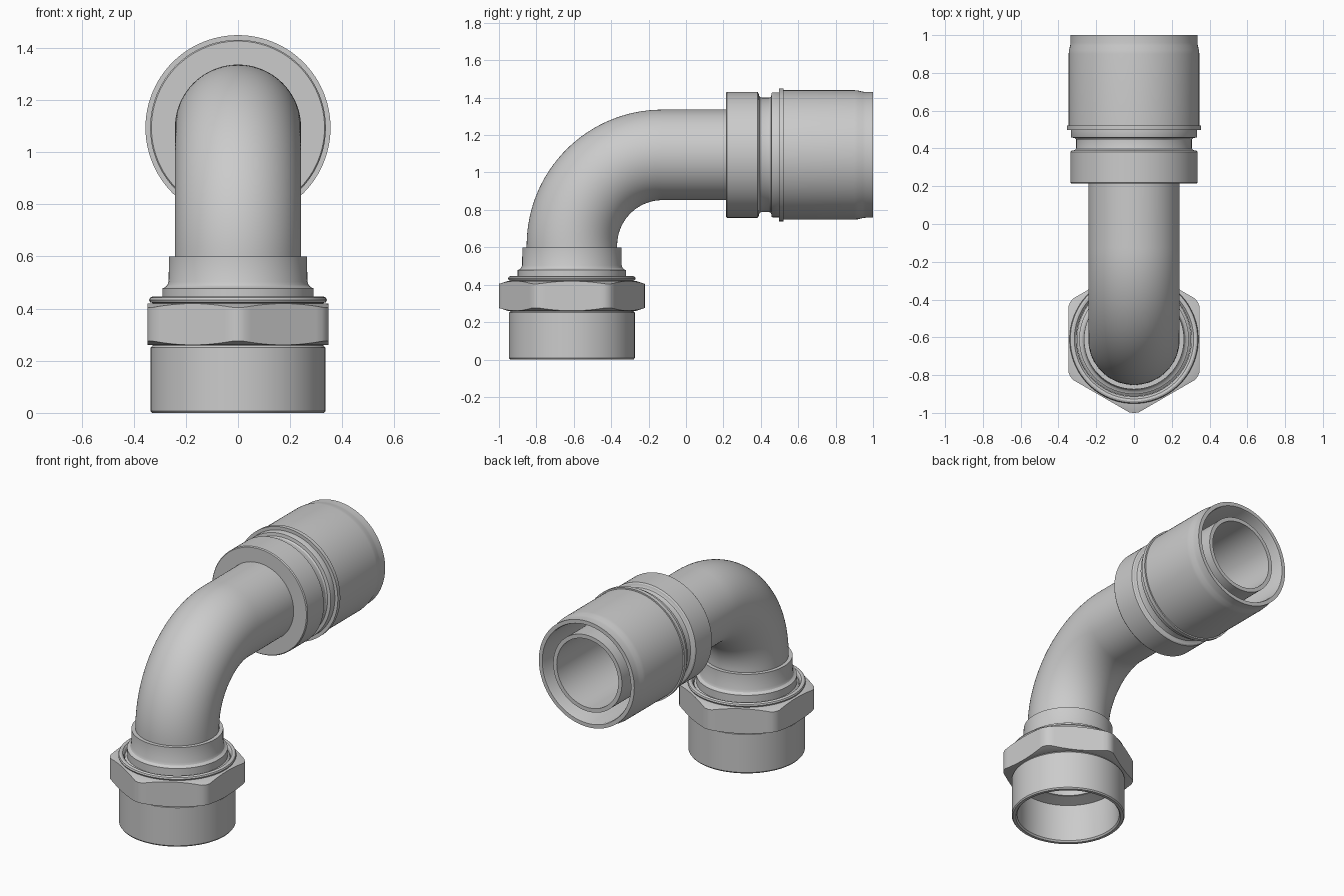
import bpy, bmesh
from math import sin, cos, pi, radians

if "Cube" in bpy.data.objects:
    bpy.data.objects.remove(bpy.data.objects["Cube"])

N = 96
NUT_Y = -0.61     # vertical axis
PIPE_Z = 1.094    # horizontal axis
ANGLES = [2 * pi * i / N for i in range(N)]


def skin(name, rings):
    """Closed surface through a cyclic list of vertex rings."""
    bm = bmesh.new()
    loops = [[bm.verts.new(p) for p in ring] for ring in rings]
    for a, b in zip(loops, loops[1:] + loops[:1]):
        for i in range(N):
            j = (i + 1) % N
            bm.faces.new((a[i], a[j], b[j], b[i]))
    bmesh.ops.recalc_face_normals(bm, faces=bm.faces)
    mesh = bpy.data.meshes.new(name)
    bm.to_mesh(mesh)
    bm.free()
    ob = bpy.data.objects.new(name, mesh)
    bpy.context.collection.objects.link(ob)
    bpy.ops.object.select_all(action='DESELECT')
    ob.select_set(True)
    bpy.context.view_layer.objects.active = ob
    bpy.ops.object.shade_smooth_by_angle(angle=radians(25))
    return ob


def lathe_z(name, profile):
    return skin(name, [[(r * cos(a), NUT_Y + r * sin(a), t) for a in ANGLES]
                       for r, t in profile])


def lathe_y(name, profile):
    return skin(name, [[(r * cos(a), t, PIPE_Z + r * sin(a)) for a in ANGLES]
                       for r, t in profile])


# Bent pipe: straight, quarter bend, straight
BEND = 0.484
cy, cz = NUT_Y + BEND, PIPE_Z - BEND
frames = [(NUT_Y, 0.27, 0)]
for k in range(33):
    t = k / 32 * pi / 2
    frames.append((cy - BEND * cos(t), cz + BEND * sin(t), t))
frames.append((0.99, PIPE_Z, pi / 2))


def pipe_ring(frame, r):
    y, z, t = frame
    return [(r * cos(a), y - r * sin(a) * cos(t), z + r * sin(a) * sin(t))
            for a in ANGLES]


skin("bent_pipe", [pipe_ring(f, 0.242) for f in frames]
     + [pipe_ring(f, 0.217) for f in reversed(frames)])

# Ferrule seated in the nut
lathe_z("ferrule", [(0.217, 0.275), (0.303, 0.25), (0.303, 0.42), (0.29, 0.43),
                    (0.29, 0.478), (0.281, 0.481), (0.272, 0.489),
                    (0.266, 0.503), (0.265, 0.6), (0.24, 0.6)])

# Threaded nut barrel with rounded upper bead
lathe_z("nut_barrel", [(0.312, 0), (0.33, 0), (0.336, 0.008), (0.336, 0.25),
                       (0.328, 0.258), (0.328, 0.422), (0.337, 0.424),
                       (0.341, 0.433), (0.337, 0.442), (0.328, 0.446),
                       (0.316, 0.444), (0.308, 0.435), (0.304, 0.42),
                       (0.304, 0.01)])

# Hexagonal collar with chamfered corners
def hex_ring(z, side):
    ring = []
    for a in ANGLES:
        d = (a % (pi / 3)) - pi / 6
        # flats face +-x, corners face +-y
        d = ((a + pi / 6) % (pi / 3)) - pi / 6
        r = min(0.348 / cos(d), 0.391)
        ring.append((r * cos(a), NUT_Y + r * sin(a), z - side * 0.35 * (r - 0.346)))
    return ring


def round_ring(r, z):
    return [(r * cos(a), NUT_Y + r * sin(a), z) for a in ANGLES]


skin("hex_collar", [round_ring(0.32, 0.26), round_ring(0.343, 0.26),
                    hex_ring(0.26, -1), hex_ring(0.42, 1),
                    round_ring(0.343, 0.42), round_ring(0.32, 0.42)])

# Press sleeve: collar, groove, ring and open shell
lathe_y("press_sleeve", [(0.24, 0.214), (0.332, 0.214), (0.337, 0.22),
                         (0.337, 0.382), (0.33, 0.388), (0.316, 0.391),
                         (0.309, 0.396), (0.306, 0.404), (0.306, 0.446),
                         (0.312, 0.455), (0.332, 0.458), (0.334, 0.463),
                         (0.334, 0.497), (0.355, 0.497), (0.355, 0.522),
                         (0.346, 0.522), (0.346, 0.90), (0.344, 0.92),
                         (0.338, 0.945), (0.336, 0.96), (0.336, 1.0),
                         (0.312, 1.0), (0.308, 0.99), (0.308, 0.5), (0.24, 0.5)])
